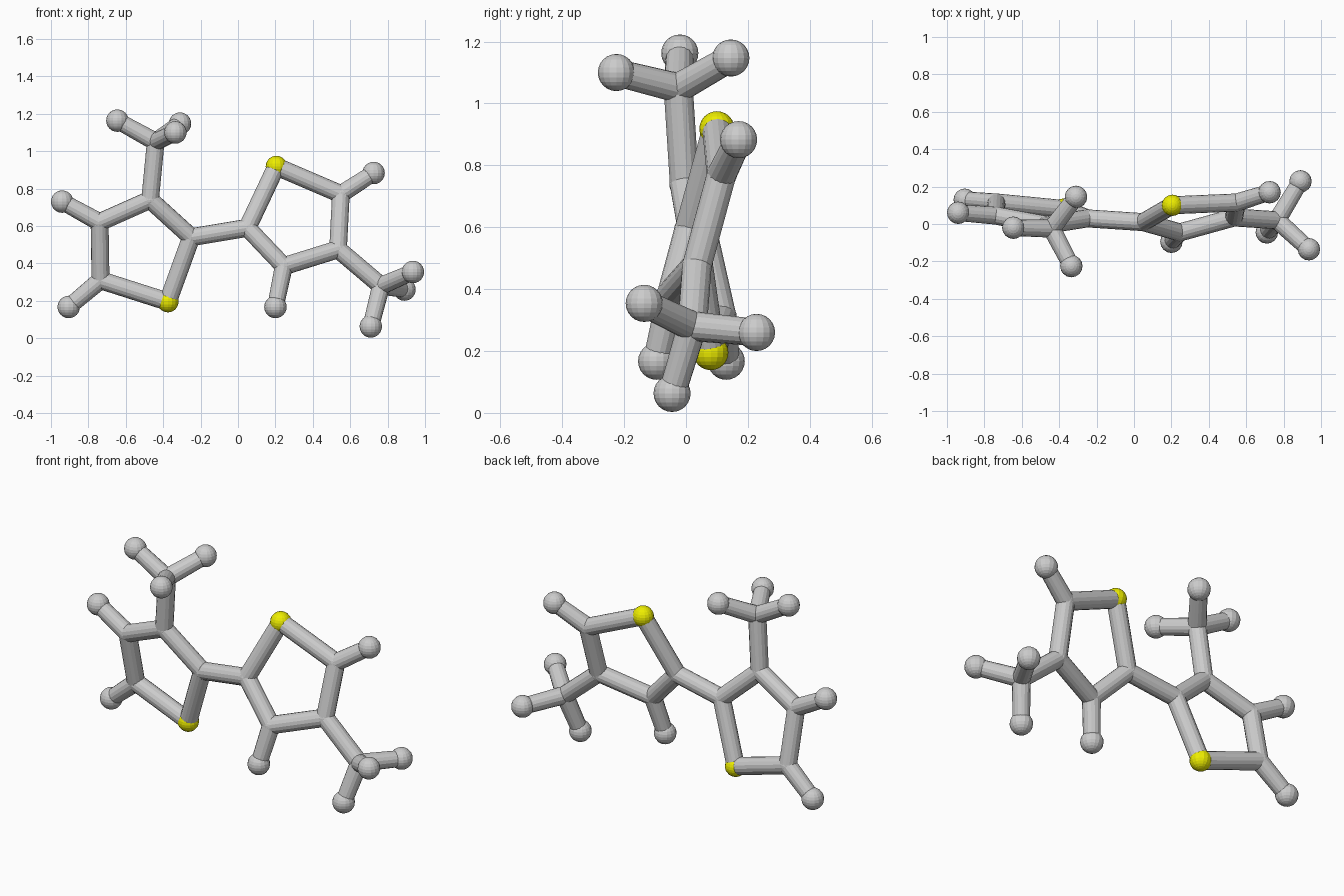
import bpy
from mathutils import Vector

if "Cube" in bpy.data.objects:
    bpy.data.objects.remove(bpy.data.objects["Cube"])

BOND_R, BALL_R, SIDES = 0.048, 0.06, 16

# Atom centres: ring one on the left, ring two on the right
ATOMS = {
    "S1": (-0.375, 0.08, 0.195), "A2": (-0.25, 0.03, 0.54),
    "A3": (-0.47, -0.005, 0.74), "A4": (-0.74, 0.045, 0.62),
    "A5": (-0.735, 0.115, 0.31), "AM": (-0.44, -0.025, 1.05),
    "HA4": (-0.94, 0.06, 0.73), "HA5": (-0.905, 0.13, 0.167),
    "HA6": (-0.645, -0.02, 1.163), "HA7": (-0.31, 0.145, 1.147),
    "HA8": (-0.335, -0.225, 1.10),
    "S2": (0.205, 0.10, 0.918), "B2": (0.05, 0.01, 0.59),
    "B3": (0.245, -0.045, 0.385), "B4": (0.535, 0.035, 0.475),
    "B5": (0.55, 0.115, 0.77), "BM": (0.765, 0.02, 0.28),
    "HB3": (0.20, -0.095, 0.167), "HB5": (0.725, 0.17, 0.883),
    "HB6": (0.71, -0.045, 0.063), "HB7": (0.935, -0.135, 0.354),
    "HB8": (0.89, 0.228, 0.26),
}

BONDS = ("S1-A2 A2-A3 A3-A4 A4-A5 A5-S1 A3-AM A4-HA4 A5-HA5 AM-HA6 AM-HA7 AM-HA8 "
         "A2-B2 S2-B2 B2-B3 B3-B4 B4-B5 B5-S2 B4-BM B3-HB3 B5-HB5 BM-HB6 BM-HB7 BM-HB8")

yellow = bpy.data.materials.new("yellow")
yellow.diffuse_color = (0.85, 0.85, 0.0, 1)
yellow.use_nodes = True
yellow.node_tree.nodes["Principled BSDF"].inputs["Base Color"].default_value = yellow.diffuse_color


def ball(name, centre, radius):
    bpy.ops.mesh.primitive_uv_sphere_add(segments=SIDES, ring_count=12,
                                         radius=radius, location=centre)
    bpy.context.object.name = name
    return bpy.context.object


def stick(name, a, b, r_a, r_b):
    a, b = Vector(a), Vector(b)
    d = b - a
    bpy.ops.mesh.primitive_cone_add(vertices=SIDES, radius1=r_a, radius2=r_b,
                                    depth=d.length, location=(a + b) / 2,
                                    rotation=d.to_track_quat('Z', 'Y').to_euler())
    bpy.context.object.name = name


# Balls: large at the hydrogen tips and sulphurs, flush joints at the carbons
for key, pos in ATOMS.items():
    if key[0] == "S":
        ball("sulphur_ball_" + key, pos, 0.057).data.materials.append(yellow)
    elif key[0] == "H":
        ball("hydrogen_ball_" + key, pos, BALL_R)
    else:
        ball("carbon_joint_" + key, pos, BOND_R + 0.001)

# Sticks between the balls, a little thinner at the hydrogen end
for pair in BONDS.split():
    a, b = pair.split("-")
    tip = 0.044 if b[0] == "H" else BOND_R
    stick("bond_" + a + "_" + b, ATOMS[a], ATOMS[b], BOND_R, tip)
